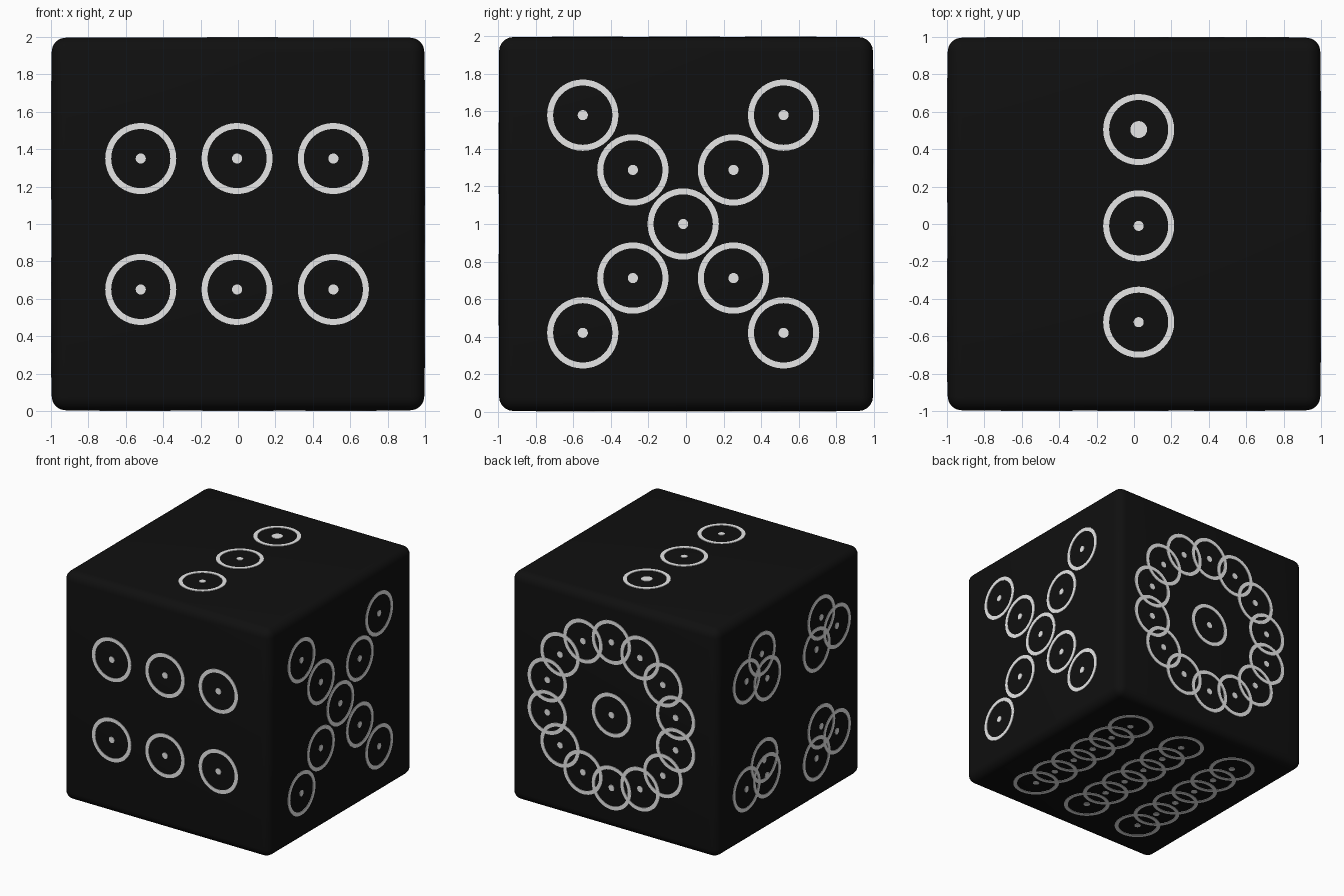
import bpy, bmesh, math
from mathutils import Vector

if "Cube" in bpy.data.objects:
    bpy.data.objects.remove(bpy.data.objects["Cube"])

HALF, LIFT, SEG = 0.996, 0.004, 40   # body half size, plate height, circle sides
R_OUT, R_IN, R_DOT = 0.19, 0.158, 0.027


def material(name, value):
    m = bpy.data.materials.new(name)
    m.diffuse_color = (value, value, value, 1)
    m.use_nodes = True
    m.node_tree.nodes["Principled BSDF"].inputs["Base Color"].default_value = m.diffuse_color
    return m


black = material("black", 0.005)
white = material("off_white", 0.8)


def finish(name, bm, mat):
    bmesh.ops.recalc_face_normals(bm, faces=bm.faces)
    me = bpy.data.meshes.new(name)
    bm.to_mesh(me)
    bm.free()
    me.materials.append(mat)
    ob = bpy.data.objects.new(name, me)
    bpy.context.collection.objects.link(ob)
    return ob


# Rounded cube body
bm = bmesh.new()
bmesh.ops.create_cube(bm, size=2 * HALF)
bmesh.ops.translate(bm, verts=bm.verts, vec=(0, 0, 1))
bmesh.ops.bevel(bm, geom=bm.edges[:], offset=0.075, segments=5,
                profile=0.5, affect='EDGES')
body = finish("cube_body", bm, black)
bpy.context.view_layer.objects.active = body
body.select_set(True)
bpy.ops.object.shade_smooth_by_angle(angle=math.radians(40))
body.select_set(False)


def circle(bm, frame, c, r, h):
    n, u, v = frame
    out = []
    for i in range(SEG):
        a = 2 * math.pi * i / SEG
        out.append(bm.verts.new(Vector((0, 0, 1)) + n * h
                                + u * (c[0] + r * math.cos(a))
                                + v * (c[1] + r * math.sin(a))))
    return out


def add_pip(bm, frame, c, dot_r=R_DOT):
    lo, hi = HALF - LIFT, HALF + LIFT
    # flat washer
    loops = [circle(bm, frame, c, r, h) for r, h in
             ((R_OUT, lo), (R_OUT, hi), (R_IN, hi), (R_IN, lo))]
    for k in range(4):
        a, b = loops[k], loops[(k + 1) % 4]
        for i in range(SEG):
            j = (i + 1) % SEG
            bm.faces.new((a[i], a[j], b[j], b[i]))
    # centre dot
    a, b = circle(bm, frame, c, dot_r, lo), circle(bm, frame, c, dot_r, hi)
    bm.faces.new(a)
    bm.faces.new(b)
    for i in range(SEG):
        j = (i + 1) % SEG
        bm.faces.new((a[i], a[j], b[j], b[i]))


X, Y, Z = Vector((1, 0, 0)), Vector((0, 1, 0)), Vector((0, 0, 1))

# Pip centres per face, measured from the face centre
six = [(x, z) for x in (-0.52, -0.005, 0.51) for z in (-0.35, 0.35)]
nine = [(-0.015, 0)] + [(-0.015 + sx * d, sz * e) for sx in (-1, 1)
                        for sz in (-1, 1)
                        for d, e in ((0.268, 0.288), (0.535, 0.58))]
three = [(0.025, y) for y in (-0.525, -0.01, 0.505)]
fifteen = [(0.02, 0)] + [(0.02 + 0.635 * math.cos(a), 0.635 * math.sin(a))
                         for a in (math.pi / 2 + 2 * math.pi * k / 14
                                   for k in range(14))]
twelve = [(0.38, 0.57), (0.59, 0.41), (0.305, 0.33),
          (-0.44, 0.575), (-0.655, 0.42), (-0.375, 0.32),
          (0.345, -0.37), (0.59, -0.53), (0.31, -0.515),
          (-0.44, -0.375), (-0.655, -0.5), (-0.375, -0.63)]
eighteen = [(x, -0.61 + 0.244 * k) for x in (-0.55, 0, 0.55) for k in range(6)]

for name, frame, pips in (("front_pips", (-Y, X, Z), six),
                          ("right_pips", (X, Y, Z), nine),
                          ("top_pips", (Z, X, Y), three),
                          ("back_pips", (Y, X, Z), fifteen),
                          ("left_pips", (-X, Y, Z), twelve),
                          ("bottom_pips", (-Z, X, Y), eighteen)):
    bm = bmesh.new()
    for c in pips:
        # the rearmost top pip has a larger dot
        big = name == "top_pips" and c[1] > 0.3
        add_pip(bm, frame, c, 0.045 if big else R_DOT)
    finish(name, bm, white)
